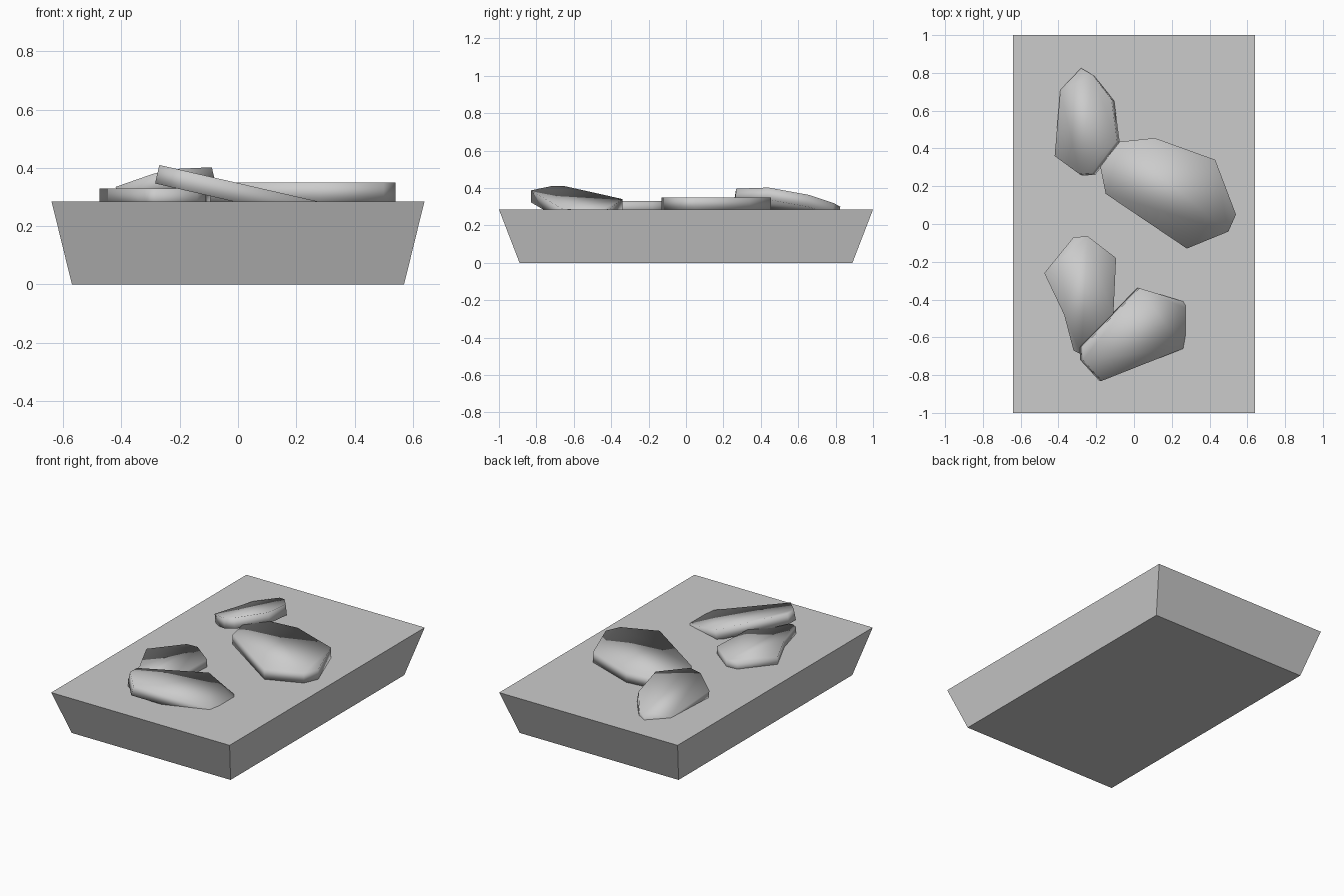
import bpy
import bmesh
from mathutils import Vector

cube = bpy.data.objects.get("Cube")
if cube:
    bpy.data.objects.remove(cube, do_unlink=True)

# One stone grey for everything
grey = bpy.data.materials.new("stone_grey")
grey.use_nodes = True
colour = (0.6, 0.6, 0.6, 1)
grey.diffuse_color = colour
grey.node_tree.nodes["Principled BSDF"].inputs["Base Color"].default_value = colour


def add_object(name, bm, smooth=False):
    bmesh.ops.recalc_face_normals(bm, faces=bm.faces)
    for face in bm.faces:
        face.smooth = smooth
    mesh = bpy.data.meshes.new(name)
    bm.to_mesh(mesh)
    bm.free()
    mesh.materials.append(grey)
    obj = bpy.data.objects.new(name, mesh)
    bpy.context.collection.objects.link(obj)
    return obj


def slab(name, outline, height, slope_x=0, slope_y=0, thickness=0.065):
    """Flat stone: the outline lies on a sloped plane and is thickened downwards."""
    bm = bmesh.new()
    down = Vector((slope_x, slope_y, -1)).normalized() * thickness
    top = [Vector((x, y, height + slope_x * x + slope_y * y)) for x, y in outline]
    upper = [bm.verts.new(p) for p in top]
    lower = [bm.verts.new(p + down) for p in top]
    bm.faces.new(upper)
    bm.faces.new(lower[::-1])
    for i in range(len(top)):
        bm.faces.new((upper[i - 1], lower[i - 1], lower[i], upper[i]))
    return add_object(name, bm, smooth=True)


# Base block, narrower at the bottom
bm = bmesh.new()
bmesh.ops.create_cube(bm, size=2)
for v in bm.verts:
    above = v.co.z > 0
    v.co.x *= 0.64 if above else 0.57
    v.co.y *= 1.0 if above else 0.89
    v.co.z = 0.285 if above else 0
add_object("base_block", bm)

# Two stones lying flat
slab("large_flat_stone",
     [(-.18, .31), (-.15, .16), (.28, -.13), (.5, -.04),
      (.54, .05), (.43, .34), (.11, .455), (-.08, .435)], 0.35)
slab("small_flat_stone",
     [(-.32, -.07), (-.475, -.26), (-.37, -.48), (-.32, -.67), (-.28, -.69),
      (-.14, -.63), (-.11, -.5), (-.095, -.18), (-.245, -.065)], 0.33)

# Two stones leaning on their neighbours
slab("front_leaning_stone",
     [(-.27, -.65), (-.27, -.72), (-.17, -.83), (.26, -.66),
      (.285, -.52), (.285, -.45), (.26, -.41), (.03, -.34)], 0.348, slope_x=-0.23)
slab("back_leaning_stone",
     [(-.28, .825), (-.39, .71), (-.42, .36), (-.29, .265),
      (-.22, .27), (-.09, .44), (-.12, .66), (-.22, .79)], 0.489, 0.24, -0.148)
